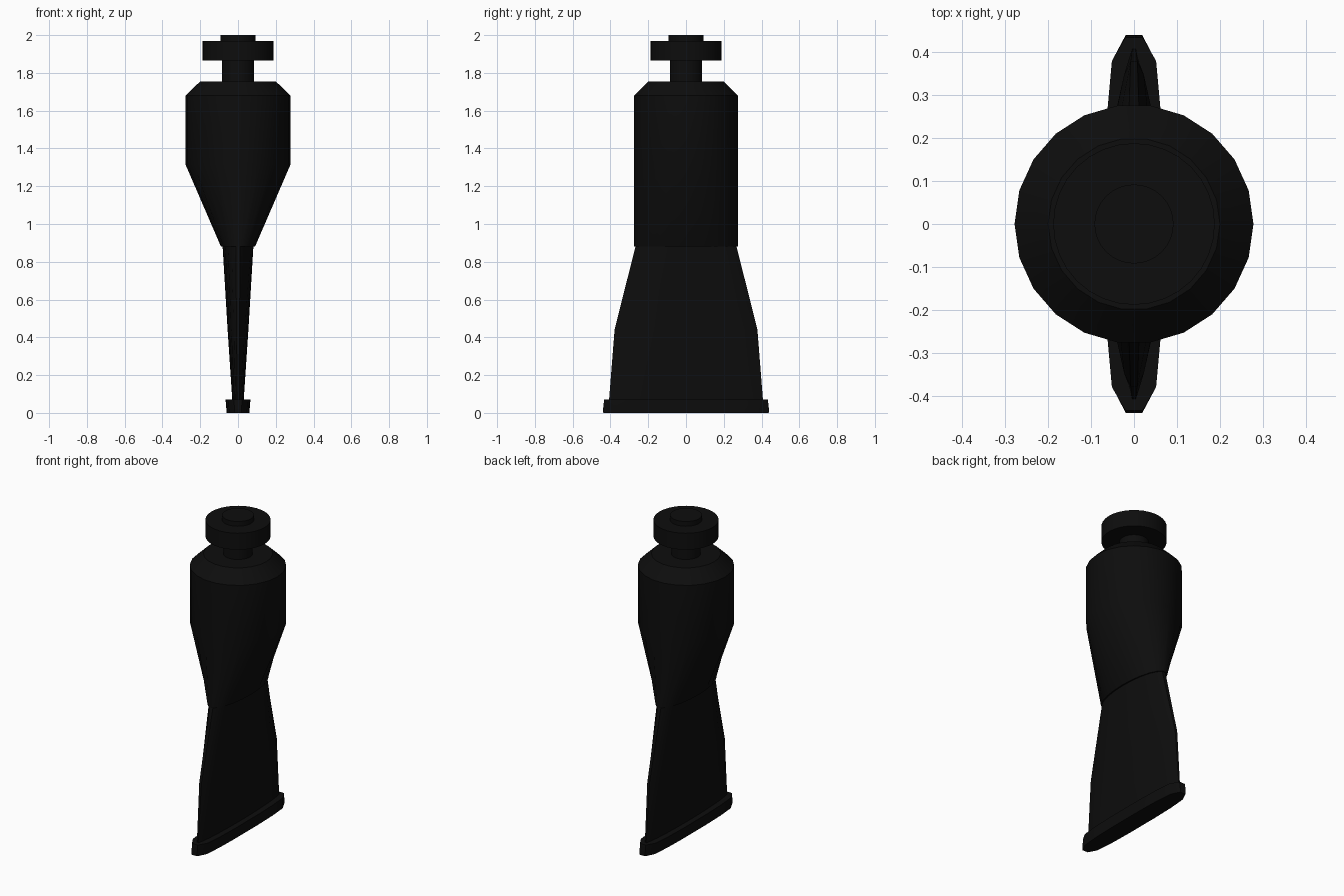
import bpy, bmesh
from math import sin, cos, tau, radians

if "Cube" in bpy.data.objects:
    bpy.data.objects.remove(bpy.data.objects["Cube"])

mat = bpy.data.materials.new("black_plastic")
mat.diffuse_color = (0.004, 0.004, 0.004, 1)
mat.use_nodes = True
mat.node_tree.nodes["Principled BSDF"].inputs["Base Color"].default_value = mat.diffuse_color


def ellipse(rx, ry, n=22):
    # ry is scaled so the flat sides at +-y sit at the circle's apothem
    return [(rx * cos(tau * i / n), ry * sin(tau * i / n)) for i in range(n)]


def loft(name, sections):
    """Skin a closed solid through (z, outline) sections, bottom to top."""
    bm = bmesh.new()
    rings = [[bm.verts.new((x, y, z)) for x, y in pts] for z, pts in sections]
    n = len(rings[0])
    for a, b in zip(rings, rings[1:]):
        for i in range(n):
            j = (i + 1) % n
            bm.faces.new((a[i], a[j], b[j], b[i]))
    bm.faces.new(rings[0][::-1])
    bm.faces.new(rings[-1])
    bmesh.ops.recalc_face_normals(bm, faces=bm.faces)
    mesh = bpy.data.meshes.new(name)
    bm.to_mesh(mesh)
    bm.free()
    ob = bpy.data.objects.new(name, mesh)
    bpy.context.collection.objects.link(ob)
    mesh.materials.append(mat)
    bpy.ops.object.select_all(action='DESELECT')
    ob.select_set(True)
    bpy.context.view_layer.objects.active = ob
    bpy.ops.object.shade_smooth_by_angle(angle=radians(30))
    return ob


# Round body flattening towards its lower edge
loft("tube_body", [(z, ellipse(rx, ry)) for z, rx, ry in (
    (0.88, 0.09, 0.278), (1.315, 0.278, 0.278),
    (1.68, 0.278, 0.278), (1.755, 0.2, 0.2))])

# Squeezed lower half, flaring into a thin wedge
loft("flattened_tail", [(z, ellipse(rx, ry)) for z, rx, ry in (
    (0.05, 0.029, 0.413), (0.44, 0.055, 0.382), (0.89, 0.082, 0.268))])

# Crimped end bar with chamfered tips
quarter = [(0.064, 0.12), (0.06, 0.27), (0.05, 0.385), (0.02, 0.44)]
right = [(x, -y) for x, y in quarter[::-1]] + quarter
bar = right + [(-x, -y) for x, y in right]


def scaled(sx, sy):
    return [(x * sx, y * sy) for x, y in bar]


loft("crimp_bar", [(0.0, scaled(0.94, 0.995)), (0.01, scaled(0.95, 1)),
                   (0.07, scaled(1.03, 0.985))])

# Neck, cap disc and top button
for name, z0, z1, r in (("neck", 1.74, 1.88, 0.085),
                        ("cap_disc", 1.865, 1.97, 0.188),
                        ("top_button", 1.96, 2.0, 0.092)):
    loft(name, [(z0, ellipse(r, r, 32)), (z1, ellipse(r, r, 32))])
